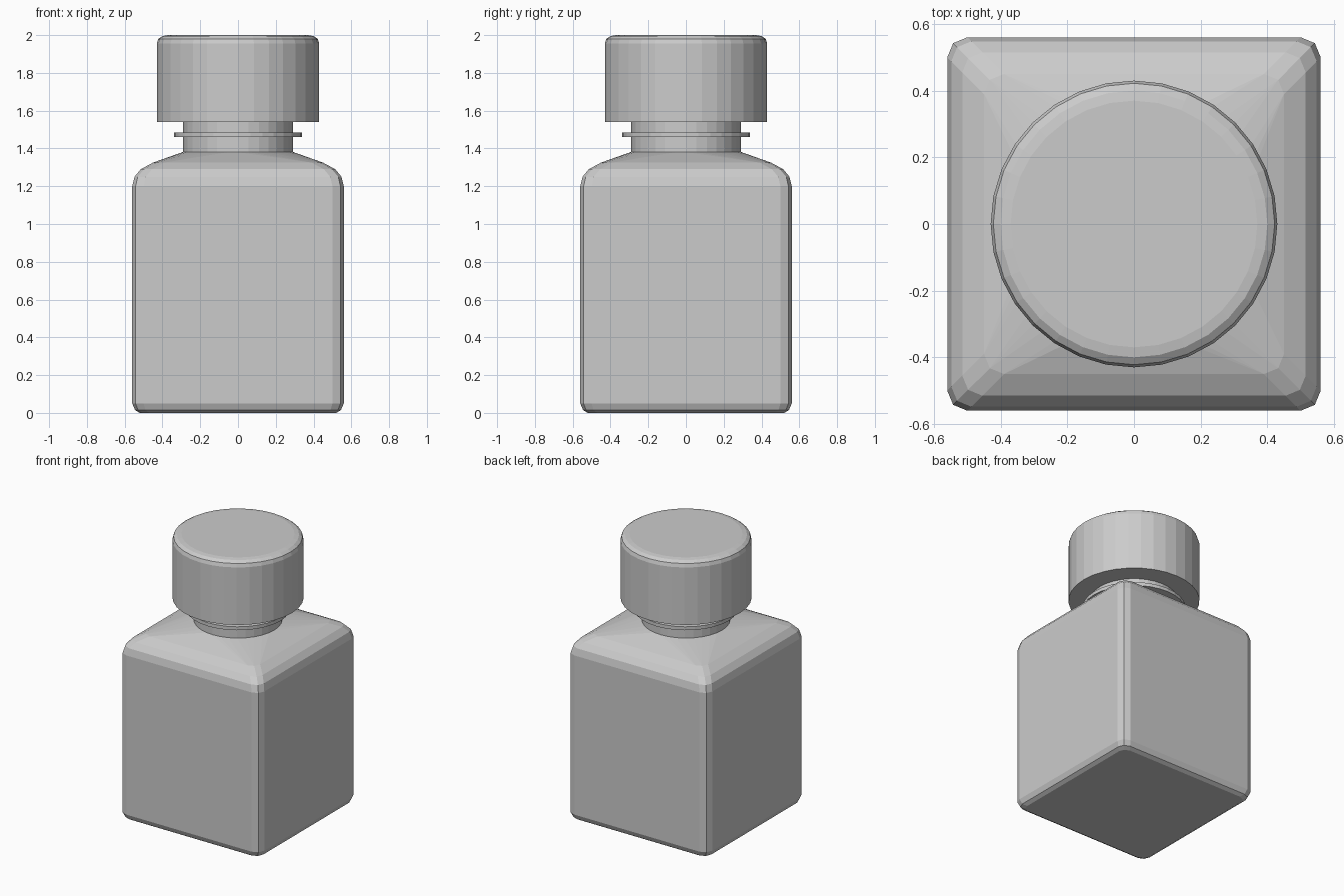
import bpy
import bmesh
from math import cos, sin, pi, radians

default = bpy.data.objects.get("Cube")
if default:
    bpy.data.objects.remove(default)

SIDES = 32

grey = bpy.data.materials.new("plain_grey")
grey.use_nodes = True
colour = (0.6, 0.6, 0.6, 1)
grey.diffuse_color = colour
grey.node_tree.nodes["Principled BSDF"].inputs["Base Color"].default_value = colour


def circle(radius):
    return [(radius * cos(2 * pi * k / SIDES), radius * sin(2 * pi * k / SIDES))
            for k in range(SIDES)]


def rounded_square(half, corner):
    """Square with two-segment corners; points coincide so it lofts to a circle."""
    points = []
    for k in range(SIDES):
        quadrant, step = divmod(k, SIDES // 4)
        turn = 0 if step < 3 else 45 if step < 6 else 90
        a = radians(turn)
        x = half - corner + corner * cos(a)
        y = half - corner + corner * sin(a)
        for _ in range(quadrant):
            x, y = -y, x
        points.append((x, y))
    return points


def loft(name, sections):
    """Skin a stack of (outline, height) sections and cap both ends."""
    bm = bmesh.new()
    rings = [[bm.verts.new((x, y, z)) for x, y in outline] for outline, z in sections]
    for low, high in zip(rings, rings[1:]):
        for k in range(SIDES):
            n = (k + 1) % SIDES
            bm.faces.new((low[k], low[n], high[n], high[k]))
    bm.faces.new(rings[0][::-1])
    bm.faces.new(rings[-1])
    bmesh.ops.remove_doubles(bm, verts=bm.verts, dist=0.0005)
    bmesh.ops.recalc_face_normals(bm, faces=bm.faces)
    mesh = bpy.data.meshes.new(name)
    bm.to_mesh(mesh)
    bm.free()
    mesh.materials.append(grey)
    obj = bpy.data.objects.new(name, mesh)
    bpy.context.collection.objects.link(obj)
    return obj


# Square bottle body with softened edges, its shoulder closing to a round neck
body = [(0.52, 0.05, 0), (0.545, 0.055, 0.015), (0.56, 0.06, 0.05),
        (0.56, 0.06, 1.2), (0.548, 0.06, 1.25), (0.515, 0.06, 1.29),
        (0.45, 0.06, 1.325)]
loft("bottle_body", [(rounded_square(h, c), z) for h, c, z in body]
     + [(circle(0.295), 1.38)])

# Round neck, its collar ring and the screw cap
turned = {
    "neck": [(0.29, 1.37), (0.29, 1.55)],
    "collar_ring": [(0.34, 1.46), (0.34, 1.485)],
    "cap": [(0.43, 1.54), (0.43, 1.955), (0.422, 1.98), (0.4, 1.995), (0.37, 2.0)],
}
for name, profile in turned.items():
    loft(name, [(circle(r), z) for r, z in profile])
